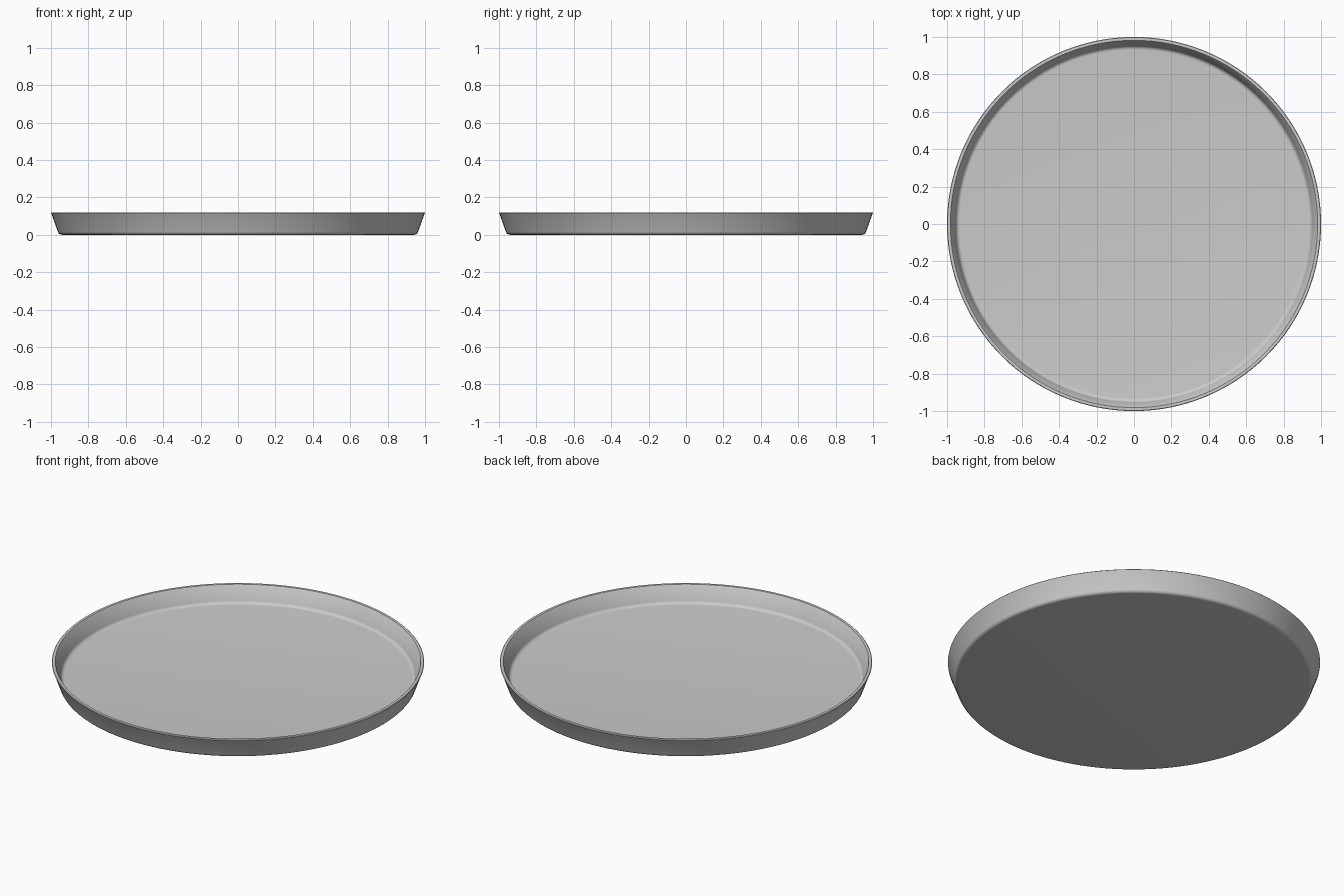
import bpy, bmesh, math

if "Cube" in bpy.data.objects:
    bpy.data.objects.remove(bpy.data.objects["Cube"])

SEGMENTS = 128


def arc(cx, cz, r, a0, a1, n=6):
    """Points on a fillet arc, angles in degrees."""
    return [(cx + r * math.cos(math.radians(a0 + (a1 - a0) * i / n)),
             cz + r * math.sin(math.radians(a0 + (a1 - a0) * i / n)))
            for i in range(n + 1)]


def lathe(name, profile):
    """Spin an open (radius, z) profile about z; the two ends become flat caps."""
    bm = bmesh.new()
    rings = []
    for r, z in profile:
        rings.append([bm.verts.new((r * math.cos(2 * math.pi * i / SEGMENTS),
                                    r * math.sin(2 * math.pi * i / SEGMENTS), z))
                      for i in range(SEGMENTS)])
    for a, b in zip(rings, rings[1:]):
        for i in range(SEGMENTS):
            j = (i + 1) % SEGMENTS
            bm.faces.new((a[i], a[j], b[j], b[i]))
    bm.faces.new(rings[0][::-1])
    bm.faces.new(rings[-1])
    mesh = bpy.data.meshes.new(name)
    bm.to_mesh(mesh)
    bm.free()
    obj = bpy.data.objects.new(name, mesh)
    bpy.context.collection.objects.link(obj)
    bpy.context.view_layer.objects.active = obj
    obj.select_set(True)
    bpy.ops.object.shade_smooth_by_angle(angle=math.radians(30))
    return obj


# Shallow round tray: rounded base, flared wall, thin rim, filleted floor
outer = arc(0.942, 0.022, 0.022, -90, -17)
rim = [(0.994, 0.115), (0.998, 0.117), (0.996, 0.12), (0.984, 0.12), (0.979, 0.117)]
rim = [(0.998, 0.114), (1.0, 0.117), (0.997, 0.12), (0.982, 0.12), (0.979, 0.117)]
inner = arc(0.932, 0.043, 0.022, -17, -90)
lathe("round_tray", outer + rim + inner)
